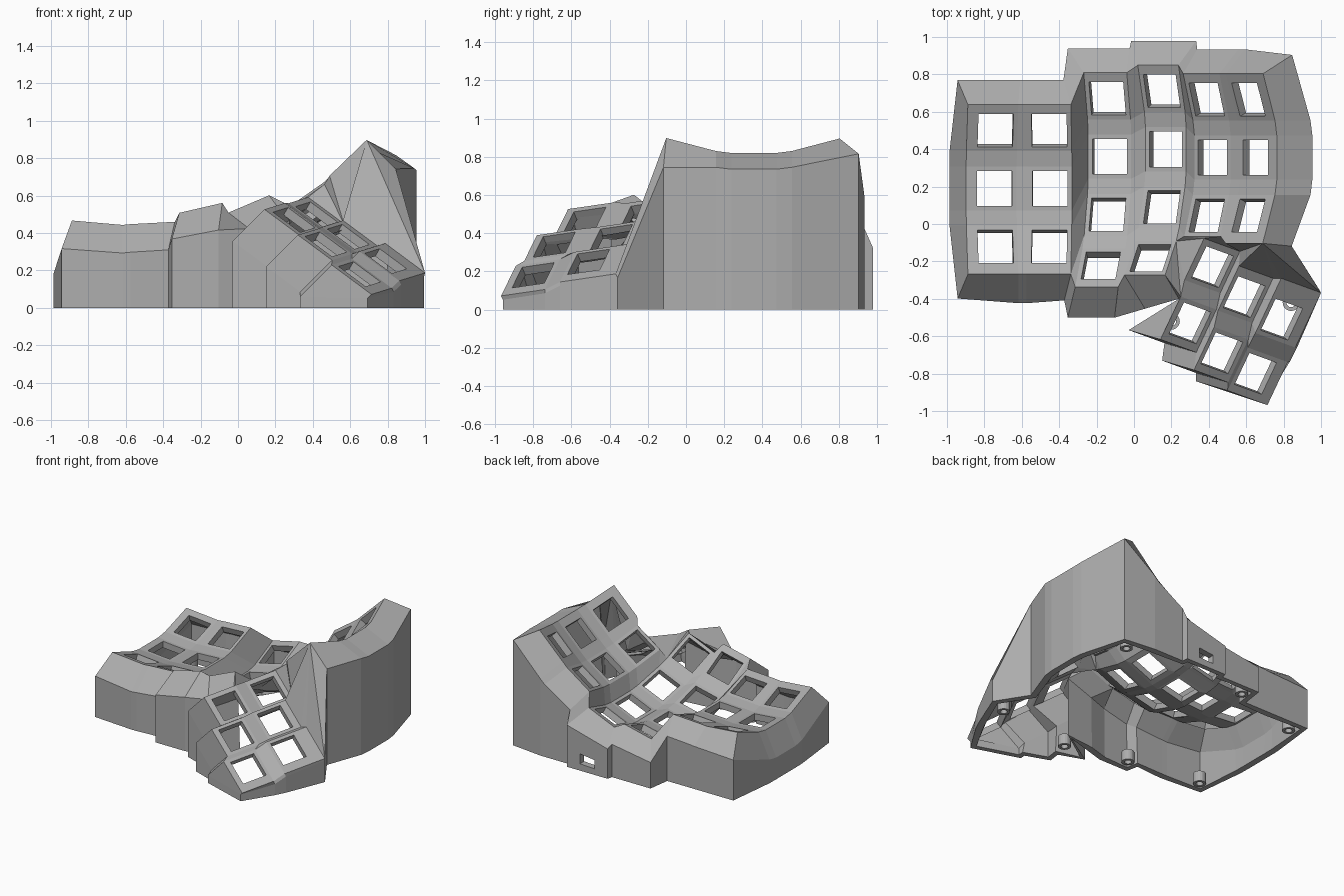
import bpy, bmesh
from math import radians
from mathutils import Matrix, Vector

if "Cube" in bpy.data.objects:
    bpy.data.objects.remove(bpy.data.objects["Cube"])

grey = bpy.data.materials.new("matte grey")
grey.use_nodes = True
grey.diffuse_color = (0.42, 0.42, 0.42, 1)
grey.node_tree.nodes["Principled BSDF"].inputs["Base Color"].default_value = grey.diffuse_color

HALF, HOLE = 0.118, 0.094    # key plate and opening half sizes
RADIUS = 0.906               # curvature of a finger column
STEP = radians(20)           # angle between two rows

bm = bmesh.new()
cache = {}


def vert(p):
    tag = tuple(round(c, 4) for c in p)
    if tag not in cache:
        cache[tag] = bm.verts.new(p)
    return cache[tag]


def face(*points):
    verts = list(dict.fromkeys(vert(p) for p in points))
    if len(verts) > 2:
        bm.faces.new(verts)


def ring(outer, inner):
    """Four faces between an outer quad and an opening."""
    for i in range(4):
        j = (i + 1) % 4
        face(outer[i], outer[j], inner[j], inner[i])


def key_plate(matrix, left=0, right=0, front=0, back=0):
    """Plate with a square opening and optional wider edges; returns its named corners."""
    def box(s, l, r, f, b):
        return [matrix @ Vector(p) for p in ((-s - l, -s - f, 0), (s + r, -s - f, 0),
                                             (s + r, s + b, 0), (-s - l, s + b, 0))]
    outer = box(HALF, left, right, front, back)
    ring(outer, box(HOLE, 0, 0, 0, 0))
    return dict(zip(("fl", "fr", "br", "bl"), outer))


def bridge(grid):
    """Fill the gaps between neighbouring plates (column rises right, row rises forward)."""
    for (c, r), k in grid.items():
        right, front = grid.get((c + 1, r)), grid.get((c, r + 1))
        diagonal = grid.get((c + 1, r + 1))
        if right:
            face(k["fr"], right["fl"], right["bl"], k["br"])
        if front:
            face(front["bl"], front["br"], k["fr"], k["fl"])
        if right and front and diagonal:
            face(front["br"], diagonal["bl"], right["fl"], k["fr"])


# Finger bowl: x, y, z, sideways tilt, row count and front margin of each column
columns = [(-0.745, 0.19, 0.345, -5, 3, 0.04), (-0.45, 0.19, 0.345, 3, 3, 0.04),
           (-0.13, 0.36, 0.235, 13, 4, 0.03), (0.17, 0.40, 0.29, 23, 4, 0),
           (0.42, 0.355, 0.515, 35, 3, 0), (0.65, 0.355, 0.71, 44, 3, 0.04)]
K = {}
for c, (x, y, z, tilt, rows, margin) in enumerate(columns):
    base = Matrix.Translation((x, y, z)) @ Matrix.Rotation(-radians(tilt), 4, "Y")
    for r in range(rows):
        K[c, r] = key_plate(base @ Matrix.Translation((0, 0, RADIUS))
                            @ Matrix.Rotation(STEP * (1 - r), 4, "X")
                            @ Matrix.Translation((0, 0, -RADIUS)),
                            left=0.035 if c == 0 else 0, right=0.04 if c == 5 else 0,
                            front=margin if r == rows - 1 else 0, back=0.03 if r == 0 else 0)
bridge(K)

# Thumb cluster: sloping block of three by two plates
across = Vector((0.77, -0.28, -0.57)).normalized()
along = Vector((0.42, 0.89, 0.13))
along = (along - across * along.dot(across)).normalized()
turn = Matrix((across, along, across.cross(along))).transposed().to_4x4()
centres = {(0, 0): (0.42, -0.23, 0.50), (1, 0): (0.59, -0.39, 0.38), (2, 0): (0.79, -0.51, 0.25),
           (0, 1): (0.30, -0.53, 0.47), (1, 1): (0.47, -0.69, 0.34), (2, 1): (0.65, -0.80, 0.18)}
T = {(i, j): key_plate(Matrix.Translation(p) @ turn, left=0.012 if i == 0 else 0,
                       right=0.04 if i == 2 else 0, front=0.02 if j else 0,
                       back=0 if j else (0.012, 0.03, 0.09)[i])
     for (i, j), p in centres.items()}
bridge(T)

# Web between the finger bowl and the thumb cluster
mid, low = K[3, 2], K[3, 3]
ring4, last = K[4, 2], K[5, 2]
face(K[1, 2]["fr"], K[2, 3]["fl"], K[2, 3]["bl"], K[2, 2]["fl"])
face(mid["fr"], low["br"], ring4["fl"])
face(low["br"], low["fr"], T[0, 1]["bl"])
face(low["br"], T[0, 1]["bl"], T[0, 0]["fl"])
face(low["br"], T[0, 0]["fl"], T[0, 0]["bl"])
face(low["br"], T[0, 0]["bl"], ring4["fl"])
face(ring4["fl"], T[0, 0]["bl"], ring4["fr"])
face(ring4["fr"], T[0, 0]["bl"], T[0, 0]["br"])
face(ring4["fr"], T[0, 0]["br"], last["fl"])
face(last["fl"], T[0, 0]["br"], last["fr"])
edge = [T[0, 0]["br"], T[1, 0]["bl"], T[1, 0]["br"], T[2, 0]["bl"], T[2, 0]["br"]]
for a, b in zip(edge, edge[1:]):
    face(last["fr"], a, b)

# Outer wall: every rim point paired with the top of the wall outside it
chain = []


def rim(key, corner, x, y, z):
    chain.append((key[corner], key[corner] + Vector((x, y, z))))


for r in (2, 1, 0):                                   # left side
    for corner in ("fl", "bl"):
        end = {(2, "fl"): -0.13, (0, "bl"): 0.13}.get((r, corner), 0)
        rim(K[0, r], corner, -0.055 if end else -0.09, end, -0.15 if end else -0.19)
back = [(0, 0.01), (0.01, -0.04), (-0.085, 0.015), (-0.035, 0.095), (0.075, 0.1), (0.1, 0.155)]
for c, (left, right) in enumerate(back):              # back
    if c:
        rim(K[c, 0], "bl", left, 0.13, -0.11)
    rim(K[c, 0], "br", right, 0.10 if c == 5 else 0.13, -0.08 if c == 5 else -0.11)
    if c == 3:
        slot_index = len(chain) - 2
for r in (0, 1, 2):                                   # tall right side
    if r:
        rim(K[5, r], "br", 0.19, 0, -0.085)
    if r < 2:
        rim(K[5, r], "fr", 0.19, 0, -0.085)
rim(last, "fr", 0.155, -0.015, -0.155)
rim(T[2, 0], "br", -0.005, 0.01, -0.02)               # thumb cluster
rim(T[2, 0], "fr", 0.01, 0, -0.02)
rim(T[2, 1], "br", 0.01, 0, -0.02)
rim(T[2, 1], "fr", -0.02, 0.01, -0.02)
for n in (2, 1, 0):
    if n < 2:
        rim(T[n, 1], "fr", -0.17, 0.05, -0.17)
    rim(T[n, 1], "fl", -0.17, 0.05, -0.17)
crease = Vector((0.24, -0.40, 0.50))
chain.append((T[0, 1]["bl"], crease))
chain.append((low["fr"], crease))
rim(low, "fl", 0.11, -0.18, -0.085)                   # front
rim(K[2, 3], "fr", -0.02, -0.165, -0.145)
rim(K[2, 3], "fl", -0.04, -0.165, -0.14)
rim(K[1, 2], "fr", -0.035, -0.14, -0.15)
rim(K[1, 2], "fl", 0, -0.155, -0.15)
rim(K[0, 2], "fr", 0, -0.155, -0.15)


def floor(p):
    return Vector((p.x, p.y, 0))


for i, (p, q) in enumerate(chain):
    p2, q2 = chain[(i + 1) % len(chain)]
    face(p, p2, q2, q)
    if q == q2:
        continue
    quad = [floor(q), floor(q2), q2, q]
    if i == slot_index:                               # socket opening in the back wall
        def at(u, v):
            return quad[0].lerp(quad[1], u).lerp(quad[3].lerp(quad[2], u), v)
        ring(quad, [at(0.32, 0.18), at(0.68, 0.18), at(0.68, 0.44), at(0.32, 0.44)])
    else:
        face(*quad)

bmesh.ops.recalc_face_normals(bm, faces=bm.faces)
if sum(f.normal.z * f.calc_area() for f in bm.faces) < 0:
    bmesh.ops.reverse_faces(bm, faces=bm.faces)


def finish(mesh_data, name, thickness):
    mesh = bpy.data.meshes.new(name)
    mesh_data.to_mesh(mesh)
    mesh_data.free()
    mesh.materials.append(grey)
    obj = bpy.data.objects.new(name, mesh)
    bpy.context.collection.objects.link(obj)
    shell = obj.modifiers.new("thickness", "SOLIDIFY")
    shell.thickness = thickness
    shell.offset = -1


finish(bm, "case_shell", 0.05)

# Screw bosses inside the bottom edge
spots = [(-0.86, 0.66), (-0.86, -0.31), (-0.28, -0.40), (-0.28, 0.84),
         (0.75, 0.81), (0.84, -0.42), (0.2, -0.52)]
for x, y in spots:
    tube = bmesh.new()
    bmesh.ops.create_cone(tube, cap_ends=False, segments=20, radius1=0.045, radius2=0.045,
                          depth=0.08, matrix=Matrix.Translation((x, y, 0.04)))
    finish(tube, "screw_boss", 0.02)
